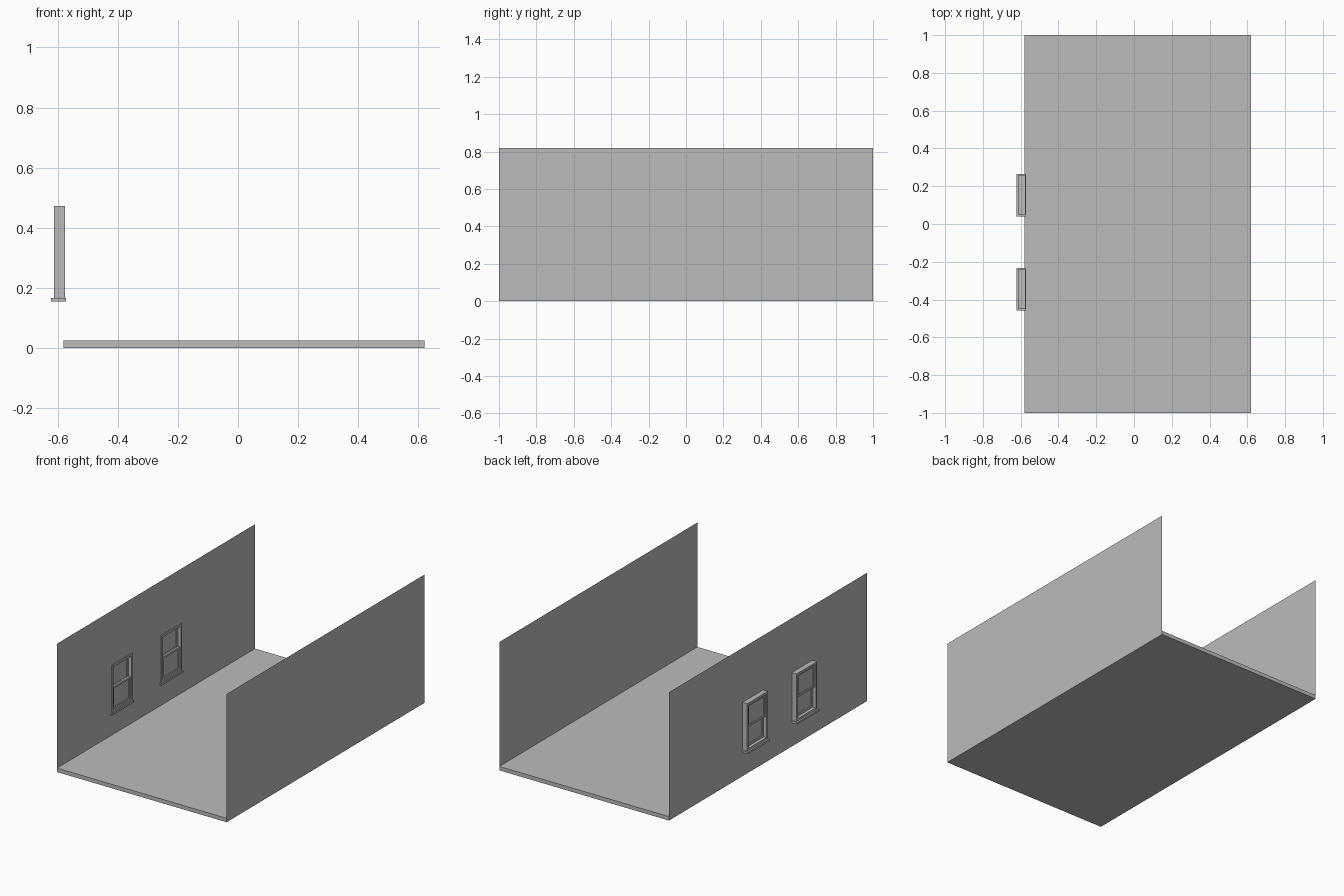
import bpy
import bmesh

cube = bpy.data.objects.get("Cube")
if cube:
    bpy.data.objects.remove(cube, do_unlink=True)

grey = bpy.data.materials.new("plain_grey")
grey.use_nodes = True
colour = (0.5, 0.5, 0.5, 1)
grey.diffuse_color = colour
grey.node_tree.nodes["Principled BSDF"].inputs["Base Color"].default_value = colour

LEFT, RIGHT = 0.62, -0.58      # wall planes in x
HEIGHT, FLOOR = 0.82, 0.025
SILL_TOP, HEAD = 0.167, 0.472  # window heights
HALF = 0.104                   # half window width
CENTRES = {"front": -0.345, "back": 0.153}


def finish(name, bm):
    mesh = bpy.data.meshes.new(name)
    bm.to_mesh(mesh)
    bm.free()
    mesh.materials.append(grey)
    obj = bpy.data.objects.new(name, mesh)
    bpy.context.collection.objects.link(obj)
    return obj


def add_box(bm, x, y, z):
    verts = bmesh.ops.create_cube(bm, size=1)["verts"]
    for v in verts:
        for i, (lo, hi) in enumerate((x, y, z)):
            v.co[i] = lo if v.co[i] < 0 else hi


def box(name, x, y, z):
    bm = bmesh.new()
    add_box(bm, x, y, z)
    return finish(name, bm)


def ring(name, x, y, z, width):
    """Rectangular frame: two full-height stiles joined by two rails."""
    bm = bmesh.new()
    inner = (y[0] + width, y[1] - width)
    add_box(bm, x, (y[0], inner[0]), z)
    add_box(bm, x, (inner[1], y[1]), z)
    add_box(bm, x, inner, (z[0], z[0] + width))
    add_box(bm, x, inner, (z[1] - width, z[1]))
    return finish(name, bm)


def wall(name, x, openings=()):
    """Single-sheet wall laid out as a grid that skips the openings."""
    bm = bmesh.new()
    ys = sorted([-1, 1] + [edge for o in openings for edge in o])
    zs = [0, SILL_TOP, HEAD - 0.005, HEIGHT] if openings else [0, HEIGHT]
    for a, b in zip(ys, ys[1:]):
        for j, (c, d) in enumerate(zip(zs, zs[1:])):
            if (a, b) in openings and j == 1:
                continue
            bm.faces.new([bm.verts.new((x, p, q))
                          for p, q in ((a, c), (b, c), (b, d), (a, d))])
    bmesh.ops.remove_doubles(bm, verts=bm.verts, dist=0.0001)
    return finish(name, bm)


def pane(name, x, y, z):
    bm = bmesh.new()
    bm.faces.new([bm.verts.new((x, p, q)) for p, q in
                  ((y[0], z[0]), (y[0], z[1]), (y[1], z[1]), (y[1], z[0]))])
    return finish(name, bm)


# Floor slab and the two side walls
box("floor", (RIGHT, LEFT), (-1, 1), (0, FLOOR))
wall("left_wall", LEFT)
gap = HALF - 0.005
wall("right_wall", RIGHT, [(c - gap, c + gap) for c in CENTRES.values()])

# Sash windows: outer casing, sill, raised outer sash and lower inner sash
for label, c in CENTRES.items():
    ring(label + "_window_frame", (-0.613, -0.575), (c - HALF, c + HALF),
         (SILL_TOP, HEAD), 0.014)
    box(label + "_window_sill", (-0.623, -0.572), (c - 0.112, c + 0.112),
        (0.155, SILL_TOP))
    y = (c - HALF + 0.014, c + HALF - 0.014)
    middle = (SILL_TOP + HEAD) / 2
    for part, x, z in (("upper", -0.601, (middle - 0.006, HEAD - 0.014)),
                       ("lower", -0.587, (SILL_TOP + 0.014, middle + 0.006))):
        ring(f"{label}_{part}_sash", (x - 0.006, x + 0.006), y, z, 0.012)
        pane(f"{label}_{part}_glass", x, y, z)
